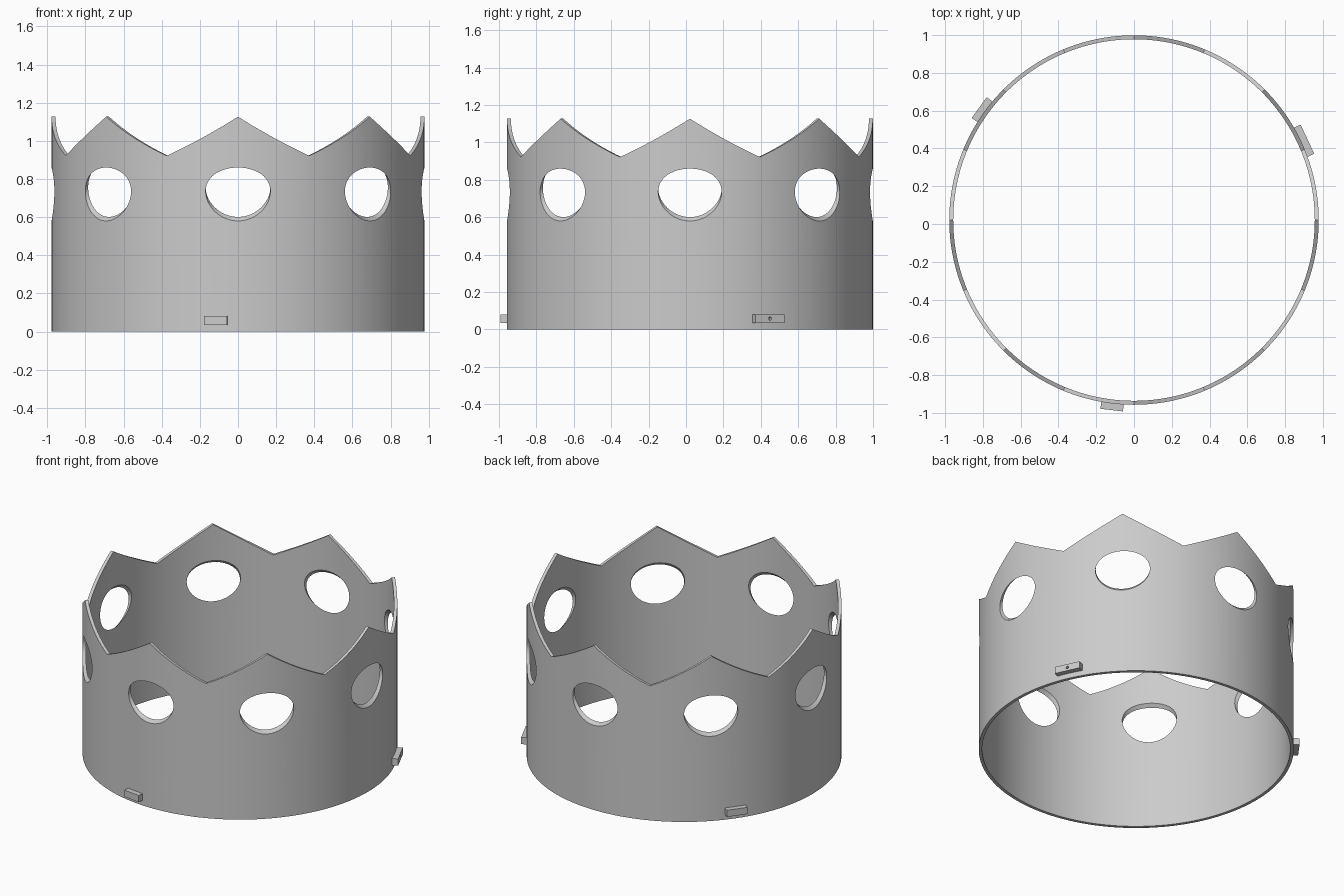
import bpy, bmesh, math
from mathutils import Matrix, Vector

cube = bpy.data.objects.get("Cube")
if cube:
    bpy.data.objects.remove(cube, do_unlink=True)

R_OUT, R_IN = 0.978, 0.957
CENTRE_Y = 0.021
SEGMENTS = 192
POINTS = 8
VALLEY, PEAK = 0.922, 1.127

grey = bpy.data.materials.new("plain grey")
grey.use_nodes = True
colour = (0.6, 0.6, 0.6, 1)
grey.diffuse_color = colour
grey.node_tree.nodes["Principled BSDF"].inputs["Base Color"].default_value = colour


def make_object(name, bm):
    bmesh.ops.recalc_face_normals(bm, faces=bm.faces)
    mesh = bpy.data.meshes.new(name)
    bm.to_mesh(mesh)
    bm.free()
    mesh.materials.append(grey)
    obj = bpy.data.objects.new(name, mesh)
    bpy.context.collection.objects.link(obj)
    return obj


def polar(radius, angle, z):
    return Vector((radius * math.cos(angle), CENTRE_Y + radius * math.sin(angle), z))


def rim_height(angle):
    # zigzag with slightly sagging slopes
    step = math.tau / POINTS
    t = abs((angle / step) % 1 - 0.5) * 2
    return VALLEY + (PEAK - VALLEY) * t - 0.04 * t * (1 - t)


def subtract(target, cutter):
    cutter.hide_render = True
    mod = target.modifiers.new("cut", "BOOLEAN")
    mod.operation = "DIFFERENCE"
    mod.solver = "EXACT"
    mod.object = cutter
    bpy.ops.object.select_all(action="DESELECT")
    bpy.context.view_layer.objects.active = target
    target.select_set(True)
    bpy.ops.object.modifier_apply(modifier=mod.name)
    bpy.data.objects.remove(cutter, do_unlink=True)


# Crown wall: a closed ring of four-cornered sections
bm = bmesh.new()
sections = []
for i in range(SEGMENTS):
    a = math.tau * i / SEGMENTS
    top = rim_height(a)
    sections.append([bm.verts.new(polar(r, a, z)) for r, z in
                     ((R_OUT, 0), (R_OUT, top), (R_IN, top), (R_IN, 0))])
for i, here in enumerate(sections):
    after = sections[(i + 1) % SEGMENTS]
    for k in range(4):
        n = (k + 1) % 4
        bm.faces.new((here[k], after[k], after[n], here[n]))
wall = make_object("crown_wall", bm)

# Oval windows, sloping upward toward the inside
bm = bmesh.new()
SIDES = 48
for p in range(POINTS):
    a = math.tau * p / POINTS
    out = Vector((math.cos(a), math.sin(a), 0))
    side = Vector((-out.y, out.x, 0))
    rings = []
    for r in (0.88, 1.06):
        mid = polar(r, a, 0.72 + R_OUT - r)
        rings.append([bm.verts.new(mid + side * 0.17 * math.cos(t) + Vector((0, 0, 0.14 * math.sin(t))))
                      for t in (math.tau * k / SIDES for k in range(SIDES))])
    inner, outer = rings
    for k in range(SIDES):
        n = (k + 1) % SIDES
        bm.faces.new((inner[k], inner[n], outer[n], outer[k]))
    bm.faces.new(inner)
    bm.faces.new(outer)
subtract(wall, make_object("window_cutter", bm))
bpy.ops.object.shade_smooth_by_angle(angle=math.radians(30))


# Small tabs around the base
def make_tab(name, degrees, length):
    a = math.radians(degrees)
    bm = bmesh.new()
    bmesh.ops.create_cube(bm, size=1)
    place = Matrix.Translation(polar(0.99, a, 0.058)) @ Matrix.Rotation(a, 4, "Z")
    bmesh.ops.transform(bm, matrix=place @ Matrix.Diagonal((0.046, length, 0.046, 1)), verts=bm.verts)
    return make_object(name, bm)


make_tab("front_tab", -96.7, 0.12)
make_tab("back_right_tab", 144, 0.135)
left_tab = make_tab("left_tab", 25, 0.17)

# Pinhole in the left tab
a = math.radians(25)
bm = bmesh.new()
bmesh.ops.create_cone(bm, cap_ends=True, segments=16, radius1=0.009, radius2=0.009, depth=0.06,
                      matrix=Matrix.Translation(polar(1.02, a, 0.058)) @ Matrix.Rotation(a, 4, "Z")
                      @ Matrix.Rotation(math.pi / 2, 4, "Y"))
subtract(left_tab, make_object("pinhole_cutter", bm))
